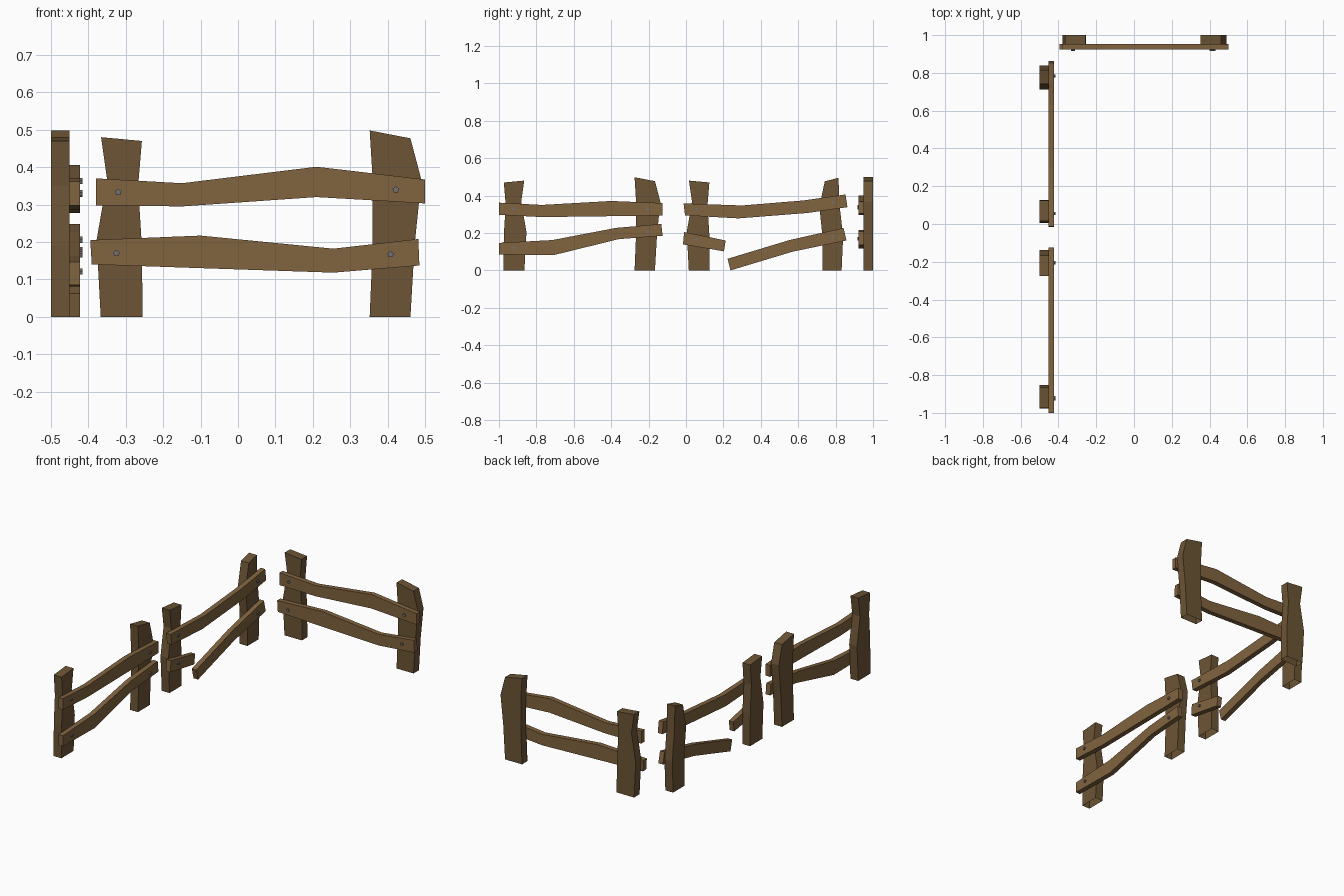
import bpy, bmesh, math

if "Cube" in bpy.data.objects:
    bpy.data.objects.remove(bpy.data.objects["Cube"])


def material(name, rgb):
    m = bpy.data.materials.new(name)
    m.diffuse_color = (*rgb, 1)
    m.use_nodes = True
    m.node_tree.nodes["Principled BSDF"].inputs["Base Color"].default_value = m.diffuse_color
    return m


POST = material("post_wood", (0.15, 0.09, 0.036))
RAIL = material("rail_wood", (0.22, 0.125, 0.05))
NAIL = material("nail_metal", (0.16, 0.16, 0.18))


# Each fence plane maps (along, depth from back, height) to world
def back(u, d, z):
    return (u, 1 - d, z)


def side(u, d, z):
    return (-0.5 + d, u, z)


def finish(bm, name, mat):
    me = bpy.data.meshes.new(name)
    bm.to_mesh(me)
    bm.free()
    me.materials.append(mat)
    bpy.context.collection.objects.link(bpy.data.objects.new(name, me))


def plank(name, place, pairs, d0, d1, mat, open_start=False):
    """Loft of rectangular sections; each pair gives both edges of the board."""
    bm = bmesh.new()
    rings = [[bm.verts.new(place(u, d, z)) for (u, z), d in
              ((p, d0), (p, d1), (q, d1), (q, d0))] for p, q in pairs]
    for a, b in zip(rings, rings[1:]):
        for i in range(4):
            j = (i + 1) % 4
            bm.faces.new((a[i], a[j], b[j], b[i]))
    start = bm.faces.new(rings[0])
    bm.faces.new(rings[-1])
    bmesh.ops.recalc_face_normals(bm, faces=bm.faces)
    if open_start:
        bmesh.ops.delete(bm, geom=[start], context='FACES_ONLY')
    finish(bm, name, mat)


def post(name, place, pairs, offset=0, flip=1):
    moved = [[(flip * u + offset, z) for u, z in pr] for pr in pairs]
    plank(name, place, moved, 0, 0.05, POST, True)


def rail(name, place, pairs):
    plank(name, place, pairs, 0.048, 0.077, RAIL)


def nail(name, place, u, z):
    bm = bmesh.new()
    rings = [[bm.verts.new(place(u + 0.009 * math.sin(k * math.tau / 5), d,
                                 z + 0.009 * math.cos(k * math.tau / 5)))
              for k in range(5)] for d in (0.07, 0.084)]
    for r in rings:
        bm.faces.new(r)
    for i in range(5):
        j = (i + 1) % 5
        bm.faces.new((rings[0][i], rings[0][j], rings[1][j], rings[1][i]))
    bmesh.ops.recalc_face_normals(bm, faces=bm.faces)
    finish(bm, name, NAIL)


# Post profiles
waisted = [((-.367, 0), (-.255, 0)), ((-.378, .205), (-.257, .19)),
           ((-.35, .367), (-.267, .35)), ((-.366, .48), (-.257, .47))]
flared = [((.352, 0), (.461, 0)), ((.36, .19), (.472, .19)),
          ((.36, .367), (.49, .367)), ((.352, .498), (.461, .477))]
tapered = [((.729, 0), (.832, 0)), ((.73, .18), (.84, .18)),
           ((.713, .34), (.822, .34)), ((.742, .476), (.815, .495))]
post("back_post_left", back, waisted)
post("back_post_right", back, flared)
post("middle_post_front", side, waisted, 0.382)
post("middle_post_rear", side, tapered)
post("near_post_front", side, waisted, -1.231, -1)
post("near_post_rear", side, flared, -0.627)

# Back section rails
rail("back_rail_upper", back, [((-.38, .37), (-.38, .298)), ((-.15, .357), (-.15, .295)),
                               ((.21, .401), (.21, .32)), ((.5, .367), (.5, .303))])
rail("back_rail_lower", back, [((-.395, .205), (-.391, .14)), ((-.1, .217), (-.1, .13)),
                               ((.255, .182), (.255, .118)), ((.482, .208), (.485, .137))])

# Middle section rails, the lower one broken in two
rail("middle_rail_upper", side, [((-.013, .358), (-.005, .294)), ((.3, .347), (.28, .278)),
                                 ((.63, .374), (.65, .307)), ((.853, .406), (.863, .338))])
rail("broken_rail_stub", side, [((-.01, .205), (-.016, .139)), ((.212, .16), (.203, .102))])
rail("broken_rail_fallen", side, [((.222, .062), (.238, 0)), ((.553, .162), (.57, .1)),
                                  ((.842, .227), (.858, .16))])

# Near section rails
rail("near_rail_upper", side, [((-1, .362), (-1, .297)), ((-.77, .35), (-.77, .285)),
                               ((-.4, .371), (-.38, .29)), ((-.125, .36), (-.125, .293))])
rail("near_rail_lower", side, [((-1, .147), (-1, .085)), ((-.715, .162), (-.71, .081)),
                               ((-.375, .227), (-.36, .167)), ((-.132, .248), (-.125, .185))])

# Nail heads at the rail ends
nails = [(back, -.32, .333), (back, .422, .34), (back, -.325, .17), (back, .408, .167),
         (side, .056, .327), (side, .783, .362), (side, .056, .166), (side, .783, .178),
         (side, -.925, .33), (side, -.205, .329), (side, -.92, .12), (side, -.205, .205)]
for i, (place, u, z) in enumerate(nails):
    nail(f"nail_{i + 1}", place, u, z)
